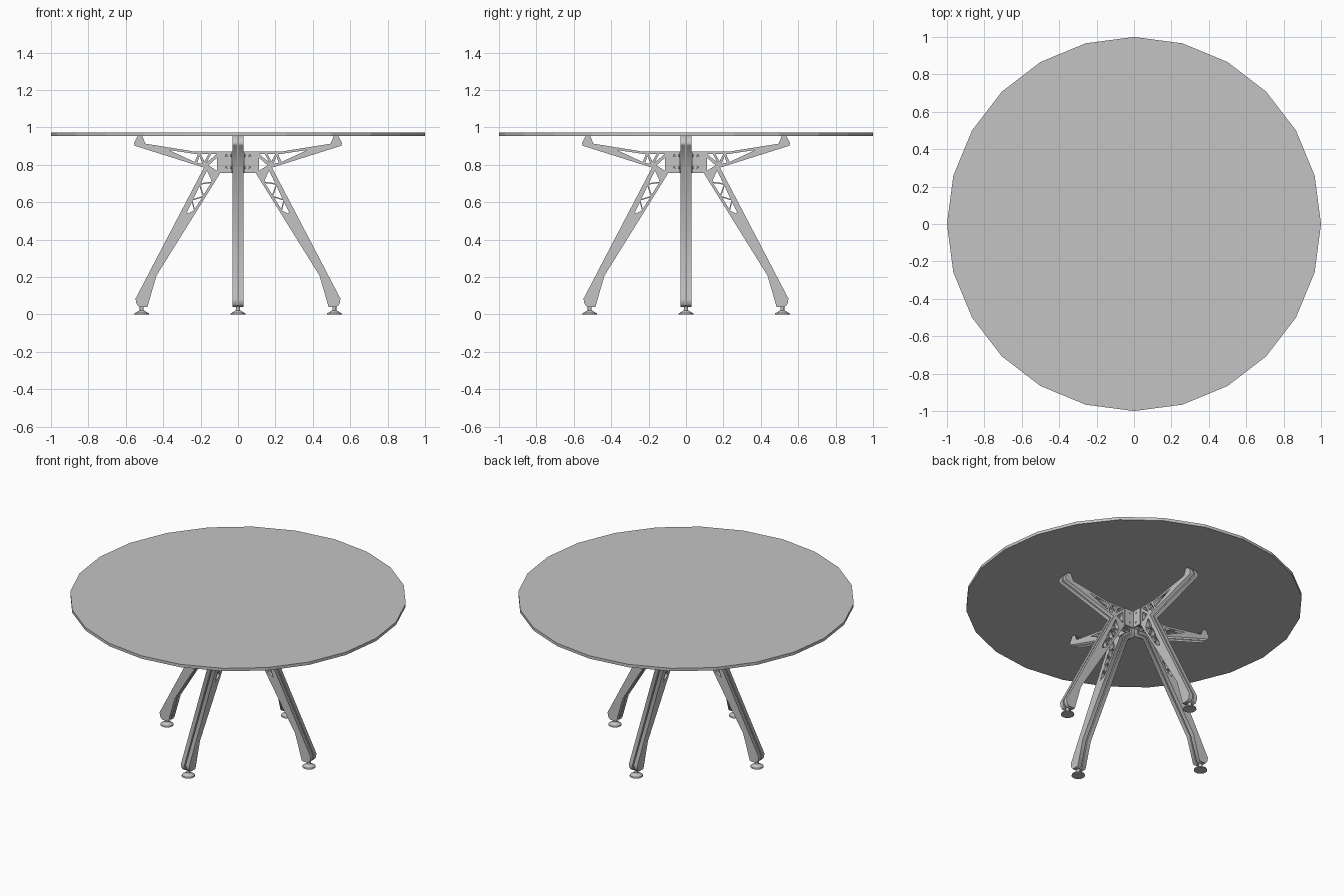
import bpy
from math import pi, radians
from mathutils import Matrix, Vector

cube = bpy.data.objects.get("Cube")
if cube:
    bpy.data.objects.remove(cube)

grey = bpy.data.materials.new("light grey")
grey.use_nodes = True
colour = (0.55, 0.55, 0.55, 1)
grey.diffuse_color = colour
grey.node_tree.nodes["Principled BSDF"].inputs["Base Color"].default_value = colour


def finish(obj, name):
    obj.name = name
    obj.data.materials.clear()
    obj.data.materials.append(grey)
    return obj


def cone(name, r1, r2, z1, z2, xy=(0, 0), sides=16):
    bpy.ops.mesh.primitive_cone_add(vertices=sides, radius1=r1, radius2=r2, depth=z2 - z1,
                                    location=(xy[0], xy[1], (z1 + z2) / 2))
    return finish(bpy.context.object, name)


def plate(name, loops, thickness, y, angle):
    """Upright cut-out plate: the first loop is the outline, the others are holes."""
    curve = bpy.data.curves.new(name, "CURVE")
    curve.dimensions = "2D"
    curve.fill_mode = "BOTH"
    curve.extrude = thickness / 2
    for loop in loops:
        spline = curve.splines.new("POLY")
        spline.points.add(len(loop) - 1)
        for point, (x, z) in zip(spline.points, loop):
            point.co = (x, z, 0, 1)
        spline.use_cyclic_u = True
    temp = bpy.data.objects.new(name, curve)
    bpy.context.collection.objects.link(temp)
    bpy.context.view_layer.update()
    mesh = bpy.data.meshes.new_from_object(temp.evaluated_get(bpy.context.evaluated_depsgraph_get()))
    bpy.data.objects.remove(temp)
    mesh.transform(Matrix.Rotation(angle, 4, "Z") @ Matrix.Translation((0, y, 0))
                   @ Matrix.Rotation(pi / 2, 4, "X"))
    obj = bpy.data.objects.new(name, mesh)
    bpy.context.collection.objects.link(obj)
    return finish(obj, name)


# Faceted round table top, with corners on the axes
cone("table_top", 1, 1, 0.953, 0.972, sides=24)

# Leg and arm outline
outline = [(0.03, 0.757), (0.094, 0.757), (0.436, 0.207), (0.484, 0.041), (0.53, 0.041),
           (0.543, 0.057), (0.548, 0.084), (0.182, 0.785), (0.553, 0.902), (0.556, 0.918),
           (0.537, 0.953), (0.511, 0.953), (0.495, 0.913), (0.227, 0.87), (0.03, 0.87)]

# Truss openings in the arm and the knee
holes = [[(0.232, 0.815), (0.215, 0.856), (0.37, 0.879)],
         [(0.156, 0.859), (0.199, 0.859), (0.18, 0.818)],
         [(0.19, 0.806), (0.206, 0.844), (0.218, 0.81)],
         [(0.112, 0.859), (0.142, 0.859), (0.168, 0.812)],
         [(0.112, 0.768), (0.112, 0.838), (0.158, 0.797)]]

# Zigzag truss openings that taper down the leg
inner = Vector((0.118, 0.745)), Vector((0.336, 0.395))
outer = Vector((0.162, 0.778)), Vector((0.345, 0.395))
stations = [0, 0.1, 0.22, 0.32, 0.44, 0.54, 0.66]
gap = 0.022
for i in range(len(stations) - 2):
    base, tip = (inner, outer) if i % 2 else (outer, inner)
    holes.append([base[0].lerp(base[1], stations[i] + gap),
                  base[0].lerp(base[1], stations[i + 2] - gap),
                  tip[0].lerp(tip[1], stations[i + 1])])
holes.append([inner[0].lerp(inner[1], 0.68), outer[0].lerp(outer[1], 0.6), inner[1]])

# Four legs, each a pair of plates, with a levelling foot
bracket = [(0.03, 0.757), (0.1, 0.757), (0.1, 0.87), (0.03, 0.87)]
for n, side in enumerate(("left", "back", "right", "front")):
    angle = radians(90 * n)
    turn = Matrix.Rotation(angle, 4, "Z")
    for y, part in ((0.017, "a"), (-0.017, "b")):
        plate(f"{side}_leg_plate_{part}", [outline] + holes, 0.026, y, angle)
        # Flange of the angle bracket that ties neighbouring legs together
        sign = 1 if y > 0 else -1
        plate(f"{side}_bracket_{part}", [bracket], 0.006, sign * 0.033, angle)
        for z in (0.785, 0.849):
            bolt = cone(f"{side}_bolt_{part}", 0.006, 0.005, 0, 0.004, sides=6)
            bolt.matrix_world = (turn @ Matrix.Translation((0.061, sign * 0.038, z))
                                 @ Matrix.Rotation(-sign * pi / 2, 4, "X"))
    xy = (turn @ Vector((0.515, 0, 0))).xy
    cone(f"{side}_foot_pad", 0.04, 0.038, 0, 0.008, xy)
    cone(f"{side}_foot_cone", 0.034, 0.012, 0.008, 0.022, xy)
    cone(f"{side}_foot_stem", 0.011, 0.011, 0.022, 0.05, xy)
